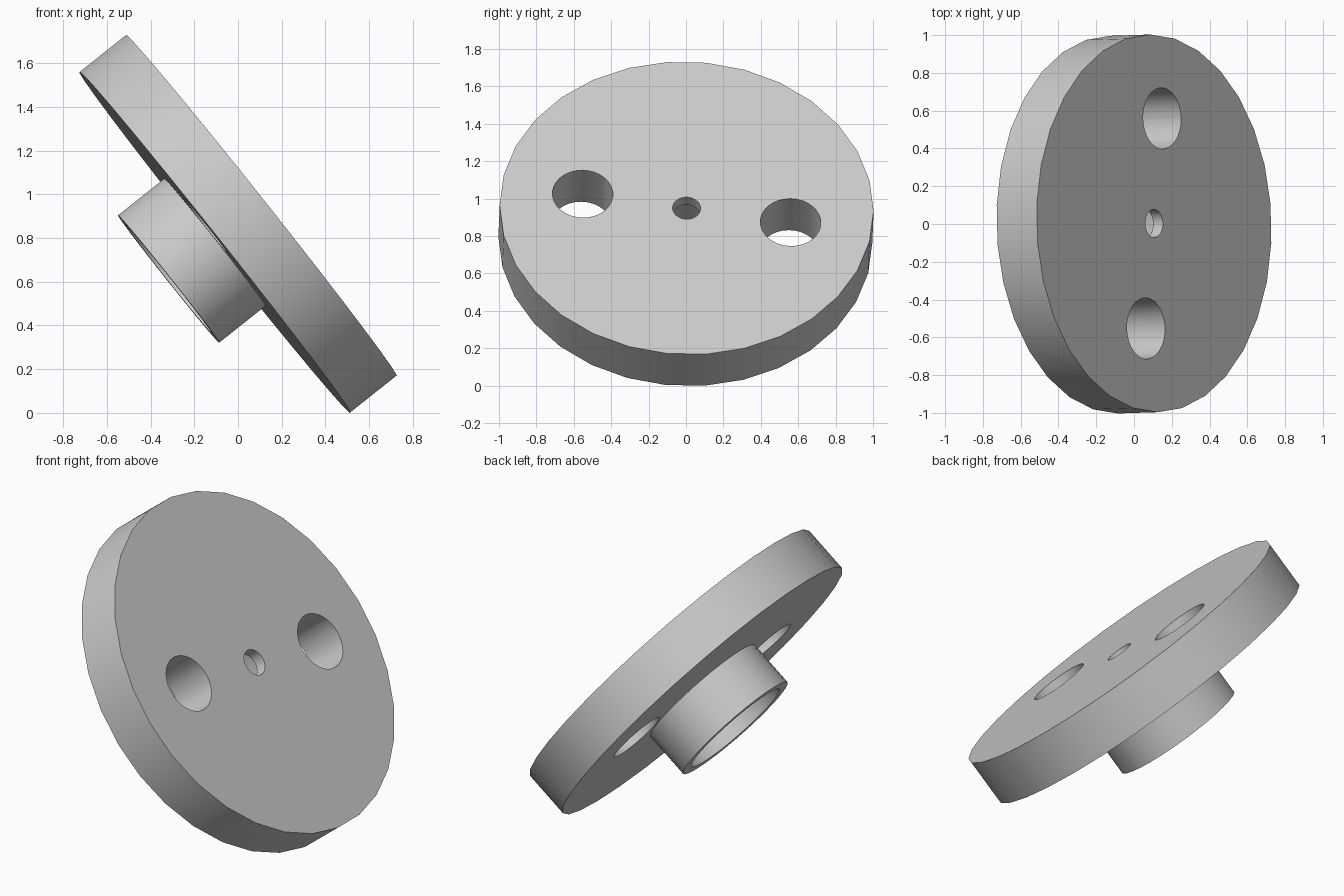
import bpy, bmesh, math
from mathutils import Matrix, Vector

cube = bpy.data.objects.get("Cube")
if cube:
    bpy.data.objects.remove(cube, do_unlink=True)

SIDES = 30
HALF = 0.1355          # half the plate thickness
BOSS_END = -HALF - 0.27
WEB = HALF - 0.065     # floor of the bore behind the small centre hole

grey = bpy.data.materials.new("plain_grey")
grey.use_nodes = True
grey.diffuse_color = (0.6, 0.6, 0.6, 1)
grey.node_tree.nodes["Principled BSDF"].inputs["Base Color"].default_value = (0.6, 0.6, 0.6, 1)

# Tilted frame: the axis of the disc, its sideways direction and its slope
axis = Vector((0.783, 0.025, 0.622)).normalized()
side = (Vector((0, 1, 0)) - axis * axis.y).normalized()
slope = axis.cross(side)
frame = Matrix((side, slope, axis)).transposed()
if frame.determinant() < 0:
    slope = -slope
    frame = Matrix((side, slope, axis)).transposed()
tilt = frame.to_4x4()


def add_object(name, bm):
    bmesh.ops.recalc_face_normals(bm, faces=bm.faces)
    mesh = bpy.data.meshes.new(name)
    bm.to_mesh(mesh)
    bm.free()
    mesh.materials.append(grey)
    obj = bpy.data.objects.new(name, mesh)
    bpy.context.collection.objects.link(obj)
    return obj


# Turned body: plate, hollow boss and centre hole in one closed profile
profile = [(0.075, HALF), (1, HALF), (1, -HALF), (0.374, -HALF),
           (0.374, BOSS_END), (0.316, BOSS_END), (0.316, WEB), (0.075, WEB)]
bm = bmesh.new()
rings = []
for i in range(SIDES):
    a = math.tau * i / SIDES
    rings.append([bm.verts.new((r * math.cos(a), r * math.sin(a), z)) for r, z in profile])
for i, ring in enumerate(rings):
    nxt = rings[(i + 1) % SIDES]
    for j in range(len(profile)):
        k = (j + 1) % len(profile)
        bm.faces.new((ring[j], nxt[j], nxt[k], ring[k]))
body = add_object("flanged_disc", bm)

# Two through holes on opposite sides of the centre
up_sign = 1 if slope.z > 0 else -1
for s in (1, -1):
    bm = bmesh.new()
    bmesh.ops.create_cone(bm, cap_ends=True, segments=SIDES, radius1=0.162, radius2=0.162, depth=1,
                          matrix=Matrix.Translation((s * 0.556, -s * up_sign * 0.086, 0)))
    cutter = add_object("hole_cutter", bm)
    cutter.hide_render = True
    cut = body.modifiers.new("hole", 'BOOLEAN')
    cut.operation = 'DIFFERENCE'
    cut.solver = 'EXACT'
    cut.object = cutter
    bpy.context.view_layer.objects.active = body
    bpy.ops.object.modifier_apply(modifier=cut.name)
    bpy.data.objects.remove(cutter, do_unlink=True)

# Tilt the part and stand it on the ground, centred
body.data.transform(tilt)
for i, low in enumerate((False, False, True)):
    values = [v.co[i] for v in body.data.vertices]
    shift = Vector((0, 0, 0))
    shift[i] = -min(values) if low else -(min(values) + max(values)) / 2
    body.data.transform(Matrix.Translation(shift))

bpy.ops.object.select_all(action='DESELECT')
body.select_set(True)
bpy.context.view_layer.objects.active = body
bpy.ops.object.shade_smooth_by_angle(angle=math.radians(30))
